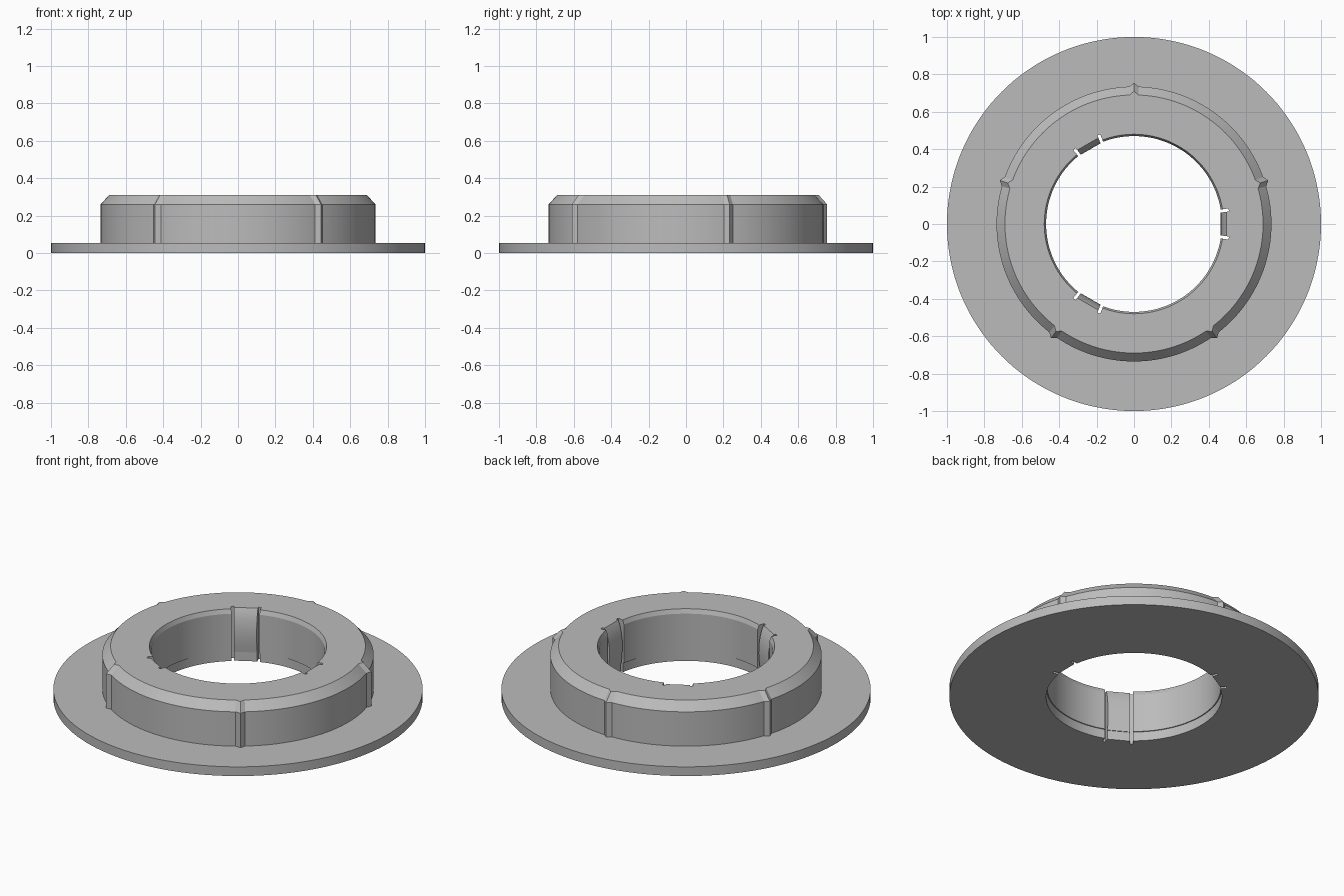
import bpy
import bmesh
from math import radians, cos, sin

cube = bpy.data.objects.get("Cube")
if cube:
    bpy.data.objects.remove(cube, do_unlink=True)

FLANGE_Z, TOP_Z = 0.055, 0.31
RIBS = [18 + 72 * i for i in range(5)]
CLIPS = [0, 120, 240]
RIB_HALF, CLIP_HALF, SLOT_END = 2.0, 7.5, 9.4
SLOT_R = 0.512

# Bore columns as (radius, z): plain wall and inward-bulging clip
WALL = [(0.476, 0), (0.476, FLANGE_Z), (0.47, FLANGE_Z), (0.47, 0.1), (0.47, 0.15),
        (0.47, 0.2), (0.47, 0.25), (0.47, 0.285), (0.48, TOP_Z)]
CLIP = [(0.476, 0), (0.476, FLANGE_Z), (0.472, FLANGE_Z), (0.466, 0.1), (0.463, 0.15),
        (0.464, 0.2), (0.472, 0.25), (0.482, 0.285), (0.494, TOP_Z)]


def offset(angle, centre):
    """Signed angle from a feature centre, in degrees."""
    return (angle - centre + 180) % 360 - 180


def bore(angle, kind):
    if kind == "slot":
        return [(SLOT_R, z) for r, z in WALL]
    if kind == "clip":
        d = min((offset(angle, c) for c in CLIPS), key=abs)
        return [(r / cos(radians(d)), z) for r, z in CLIP]
    return WALL


def outside(angle):
    """Hub and flange outline, with a pointed rib where one is near."""
    d = min(abs(offset(angle, c)) for c in RIBS)
    bump = 0.02 * max(0, 1 - d / RIB_HALF)
    return [(0.69 + bump, TOP_Z), (0.735 + bump, 0.26), (0.735 + bump, FLANGE_Z),
            (1.0, FLANGE_Z), (1.0, 0)]


def kinds(angle):
    """Bore type at an angle; both types where the wall steps."""
    d = min((offset(angle, c) for c in CLIPS), key=abs)
    if abs(abs(d) - CLIP_HALF) < 0.001:
        pair = ["clip", "slot"]
    elif abs(abs(d) - SLOT_END) < 0.001:
        pair = ["slot", "wall"]
    else:
        a = abs(d)
        return ["clip" if a < CLIP_HALF else "slot" if a < SLOT_END else "wall"]
    return pair if d > 0 else pair[::-1]


# Angles: an even sweep plus the edges of every rib, slot and clip
angles = {round(2.5 * i, 3) for i in range(144)}
for c in RIBS:
    angles |= {round((c + d) % 360, 3) for d in (-RIB_HALF, 0, RIB_HALF)}
for c in CLIPS:
    for d in (CLIP_HALF, SLOT_END):
        angles |= {round((c + d) % 360, 3), round((c - d) % 360, 3)}

# Sweep the closed section around the axis
bm = bmesh.new()
columns = []
for a in sorted(angles):
    t = radians(a)
    for kind in kinds(a):
        section = bore(a, kind) + outside(a)
        columns.append([bm.verts.new((r * cos(t), r * sin(t), z)) for r, z in section])
for i, col in enumerate(columns):
    nxt = columns[(i + 1) % len(columns)]
    for j in range(len(col)):
        k = (j + 1) % len(col)
        bm.faces.new((col[j], col[k], nxt[k], nxt[j]))
bmesh.ops.remove_doubles(bm, verts=bm.verts[:], dist=0.00001)
bmesh.ops.dissolve_degenerate(bm, edges=bm.edges[:], dist=0.00001)
bmesh.ops.recalc_face_normals(bm, faces=bm.faces[:])

mesh = bpy.data.meshes.new("flanged_collar")
bm.to_mesh(mesh)
bm.free()
collar = bpy.data.objects.new("flanged_collar", mesh)
bpy.context.collection.objects.link(collar)

# Plain grey finish
grey = bpy.data.materials.new("grey")
grey.use_nodes = True
colour = (0.5, 0.5, 0.5, 1)
grey.diffuse_color = colour
grey.node_tree.nodes["Principled BSDF"].inputs["Base Color"].default_value = colour
mesh.materials.append(grey)

bpy.ops.object.select_all(action="DESELECT")
collar.select_set(True)
bpy.context.view_layer.objects.active = collar
bpy.ops.object.shade_smooth_by_angle(angle=radians(18))
